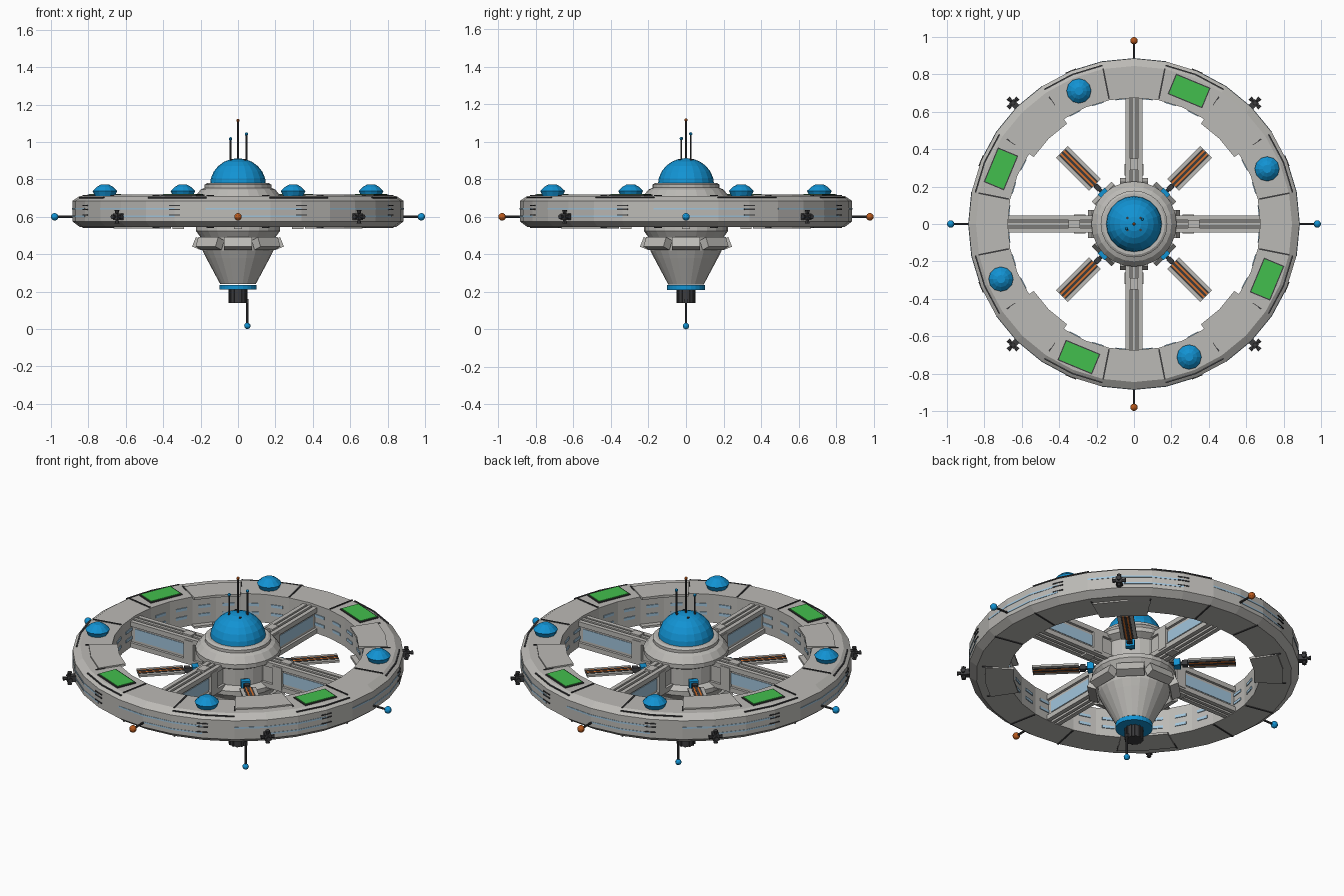
import bpy, bmesh, math
from mathutils import Matrix, Vector

cube = bpy.data.objects.get("Cube")
if cube:
    bpy.data.objects.remove(cube, do_unlink=True)


def material(name, r, g, b):
    m = bpy.data.materials.new(name)
    m.use_nodes = True
    m.diffuse_color = (r, g, b, 1)
    m.node_tree.nodes["Principled BSDF"].inputs["Base Color"].default_value = (r, g, b, 1)
    return m


GREY = material("hull_grey", .50, .49, .465)
DARK = material("dark_grey", .045, .045, .048)
BLUE = material("bright_blue", .006, .29, .65)
GLASS = material("pale_blue", .36, .56, .72)
GREEN = material("garden_green", .055, .52, .075)
ORANGE = material("orange", .72, .17, .025)
RUST = material("beacon_orange", .48, .10, .012)


def part(name, mat, bm):
    bmesh.ops.recalc_face_normals(bm, faces=bm.faces)
    me = bpy.data.meshes.new(name)
    bm.to_mesh(me)
    bm.free()
    me.materials.append(mat)
    ob = bpy.data.objects.new(name, me)
    bpy.context.collection.objects.link(ob)
    return ob


def polar(deg, r, z):
    # local x points outward, y along the tangent
    return Matrix.Rotation(math.radians(deg), 4, 'Z') @ Matrix.Translation((r, 0, z))


def box(bm, m, sx, sy, sz):
    bmesh.ops.create_cube(bm, size=1, matrix=m @ Matrix.Diagonal((sx, sy, sz, 1)))


def rod(bm, a, b, r, r2=None, sides=8):
    a, b = Vector(a), Vector(b)
    rot = (b - a).to_track_quat('Z', 'Y').to_matrix().to_4x4()
    bmesh.ops.create_cone(bm, cap_ends=True, segments=sides, radius1=r,
                          radius2=r if r2 is None else r2, depth=(b - a).length,
                          matrix=Matrix.Translation((a + b) / 2) @ rot)


def ball(bm, p, r, seg=12, rings=8):
    bmesh.ops.create_uvsphere(bm, u_segments=seg, v_segments=rings, radius=r,
                              matrix=Matrix.Translation(p))


def sweep(bm, profile, a0=0, a1=360, n=32):
    # turn a closed (r, z) profile about z, capping partial arcs
    full = a1 - a0 == 360
    rows = []
    for i in range(n if full else n + 1):
        t = math.radians(a0 + (a1 - a0) * i / n)
        rows.append([bm.verts.new((r * math.cos(t), r * math.sin(t), z)) for r, z in profile])
    k = len(profile)
    for i in range(n):
        p, q = rows[i], rows[(i + 1) % len(rows)]
        for j in range(k):
            bm.faces.new((p[j], q[j], q[(j + 1) % k], p[(j + 1) % k]))
    if not full:
        bm.faces.new(rows[0])
        bm.faces.new(rows[-1])


def arc(bm, r0, r1, z0, z1, a0, a1, n=2):
    sweep(bm, [(r0, z0), (r1, z0), (r1, z1), (r0, z1)], a0, a1, n)


def lathe(name, mat, profile, n=24):
    bm = bmesh.new()
    sweep(bm, profile, n=n)
    bmesh.ops.remove_doubles(bm, verts=bm.verts, dist=1e-5)
    return part(name, mat, bm)


QUARTERS = (0, 90, 180, 270)
STEP = 11.25

# Habitat ring
lathe("habitat_ring", GREY, [(.675, .545), (.845, .545), (.885, .575), (.885, .685),
                             (.845, .712), (.675, .712)], 32)

# Overhanging deck plates, panel seams and edge grooves
plates, seams = bmesh.new(), bmesh.new()
for q in QUARTERS:
    for z0, z1 in ((.706, .72), (.537, .55)):
        arc(plates, .645, .80, z0, z1, q + 3 * STEP, q + 5 * STEP)
    for z in (.712, .545):
        for a in (-STEP, STEP):
            box(seams, polar(q + a, .765, z), .165, .008, .008)
        for a in (3 * STEP, 5 * STEP):
            box(seams, polar(q + a, .79, z), .055, .007, .008)
    for a in (2 * STEP, 6 * STEP):
        arc(seams, .86, .868, .699, .705, q + a - STEP, q + a + STEP)
        for z in (.61, .64, .66):
            arc(seams, .88, .888, z - .003, z + .003, q + a - 2, q + a + 2, 1)
part("deck_plates", GREY, plates)
part("panel_seams", DARK, seams)

# Window strips outside and window rows inside the ring
windows = bmesh.new()
for i in range(32):
    a = i * STEP
    if i % 4 != 2:
        arc(windows, .88, .887, .638, .648, a, a + STEP, 1)
    if i % 4 < 2:
        arc(windows, .88, .887, .598, .607, a, a + STEP, 1)
    for z in (.60, .65):
        box(windows, polar(a + STEP / 2, .671, z), .007, .065, .016)
part("ring_windows", GLASS, windows)

# Gardens and small domes on the deck
green, frames, domes = bmesh.new(), bmesh.new(), bmesh.new()
for q in QUARTERS:
    box(frames, polar(q + 67.5, .77, .714), .118, .20, .008)
    box(green, polar(q + 67.5, .77, .717), .106, .188, .009)
    for z0, z1, r0, r1 in ((.708, .738, .052, .066), (.738, .76, .066, .043), (.76, .772, .043, .022)):
        m = polar(q + 112.5, .77, 0)
        rod(domes, m @ Vector((0, 0, z0)), m @ Vector((0, 0, z1)), r0, r1, 12)
part("garden_frames", DARK, frames)
part("garden_panels", GREEN, green)
part("deck_domes", BLUE, domes)

# Spokes with rails, collars and side windows
spokes, lines, spoke_glass = bmesh.new(), bmesh.new(), bmesh.new()
for q in QUARTERS:
    box(spokes, polar(q, .43, .622), .50, .064, .125)
    for s in (-1, 1):
        for z in (.684, .56):
            box(spokes, polar(q, .43, z) @ Matrix.Translation((0, s * .034, 0)), .50, .025, .028)
        box(spoke_glass, polar(q, .46, .622) @ Matrix.Translation((0, s * .032, 0)), .38, .006, .066)
        for z in (.685, .559):
            box(lines, polar(q, .43, z) @ Matrix.Translation((0, s * .017, 0)), .49, .005, .007)
        box(spokes, polar(q, .29, .622) @ Matrix.Translation((0, s * .035, 0)), .06, .03, .13)
    for z in (.69, .554):
        box(spokes, polar(q, .43, z), .49, .018, .018)
        box(spokes, polar(q, .32, z), .06, .045, .036)
part("spokes", GREY, spokes)
part("spoke_grooves", DARK, lines)
part("spoke_windows", GLASS, spoke_glass)

# Central hub
lathe("hub_body", GREY, [(0, .78), (.165, .78), (.178, .772), (.178, .755), (.20, .745),
                         (.228, .71), (.228, .685), (.19, .665), (.19, .57), (.225, .55),
                         (.225, .525), (.20, .49), (.19, .42), (.17, .38), (.095, .24), (0, .24)])
lathe("hub_dome", BLUE, [(0, .77)] + [(.15 * math.cos(t * math.pi / 12), .77 + .143 * math.sin(t * math.pi / 12))
                                     for t in range(7)], 20)
lathe("lower_disc", BLUE, [(0, .21), (.10, .21), (.10, .236), (0, .236)])
bm = bmesh.new()
rod(bm, (0, 0, .14), (0, 0, .22), .046, sides=12)
for i in range(12):
    box(bm, polar(i * 30, .044, .175), .012, .008, .07)
part("docking_tube", DARK, bm)

# Sloped pods around the lower hub
bm = bmesh.new()
for i in range(8):
    box(bm, polar(i * 45, .212, .457) @ Matrix.Rotation(math.radians(-22), 4, 'Y'), .05, .15, .055)
part("hub_pods", GREY, bm)

# Solar wings on the diagonals
arms, joints, wings, cells, stripes = [bmesh.new() for _ in range(5)]
for q in QUARTERS:
    d = q + 45
    rod(arms, polar(d, .17, .60).translation, polar(d, .32, .60).translation, .011)
    box(arms, polar(d, .275, .60), .03, .03, .03)
    box(joints, polar(d, .232, .60), .035, .05, .04)
    box(wings, polar(d, .42, .60), .25, .088, .012)
    box(cells, polar(d, .42, .60), .245, .05, .016)
    box(stripes, polar(d, .42, .60), .245, .032, .020)
    box(cells, polar(d, .42, .60), .246, .014, .024)
part("wing_arms", DARK, arms)
part("wing_joints", BLUE, joints)
part("wing_frames", GREY, wings)
part("wing_cells", DARK, cells)
part("wing_stripes", ORANGE, stripes)

# Thruster clusters on the rim
bm = bmesh.new()
for q in QUARTERS:
    m = polar(q + 45, .905, .60)
    box(bm, m, .05, .034, .034)
    for v in ((0, 1, 0), (0, -1, 0), (0, 0, 1), (0, 0, -1), (1, 0, 0)):
        v = Vector(v)
        base = Vector((.01, 0, 0))
        rod(bm, m @ (base + v * .012), m @ (base + v * .036), .007, .013)
part("rim_thrusters", DARK, bm)

# Antenna masts and their beacons
masts, blue_tips, orange_tips = [bmesh.new() for _ in range(3)]
for q in QUARTERS:
    rod(masts, polar(q, .87, .60).translation, polar(q, .975, .60).translation, .006)
    ball(blue_tips if q % 180 == 0 else orange_tips, polar(q, .98, .60).translation, .02)
for x, y, top, tips in ((0, 0, 1.115, orange_tips), (-.04, -.025, 1.017, blue_tips), (.045, .025, 1.042, blue_tips)):
    rod(masts, (x, y, .88), (x, y, top), .0045)
    ball(tips, (x, y, top), .009, 8, 6)
for x in (-.036, .036):
    for y in (-.032, .032):
        rod(masts, (x, y, .885), (x, y, .909), .007)
rod(masts, (.05, 0, .03), (.05, 0, .15), .006)
box(masts, Matrix.Translation((.045, 0, .15)), .022, .02, .02)
ball(blue_tips, (.05, 0, .017), .017)
part("antenna_masts", DARK, masts)
part("blue_beacons", BLUE, blue_tips)
part("orange_beacons", RUST, orange_tips)
